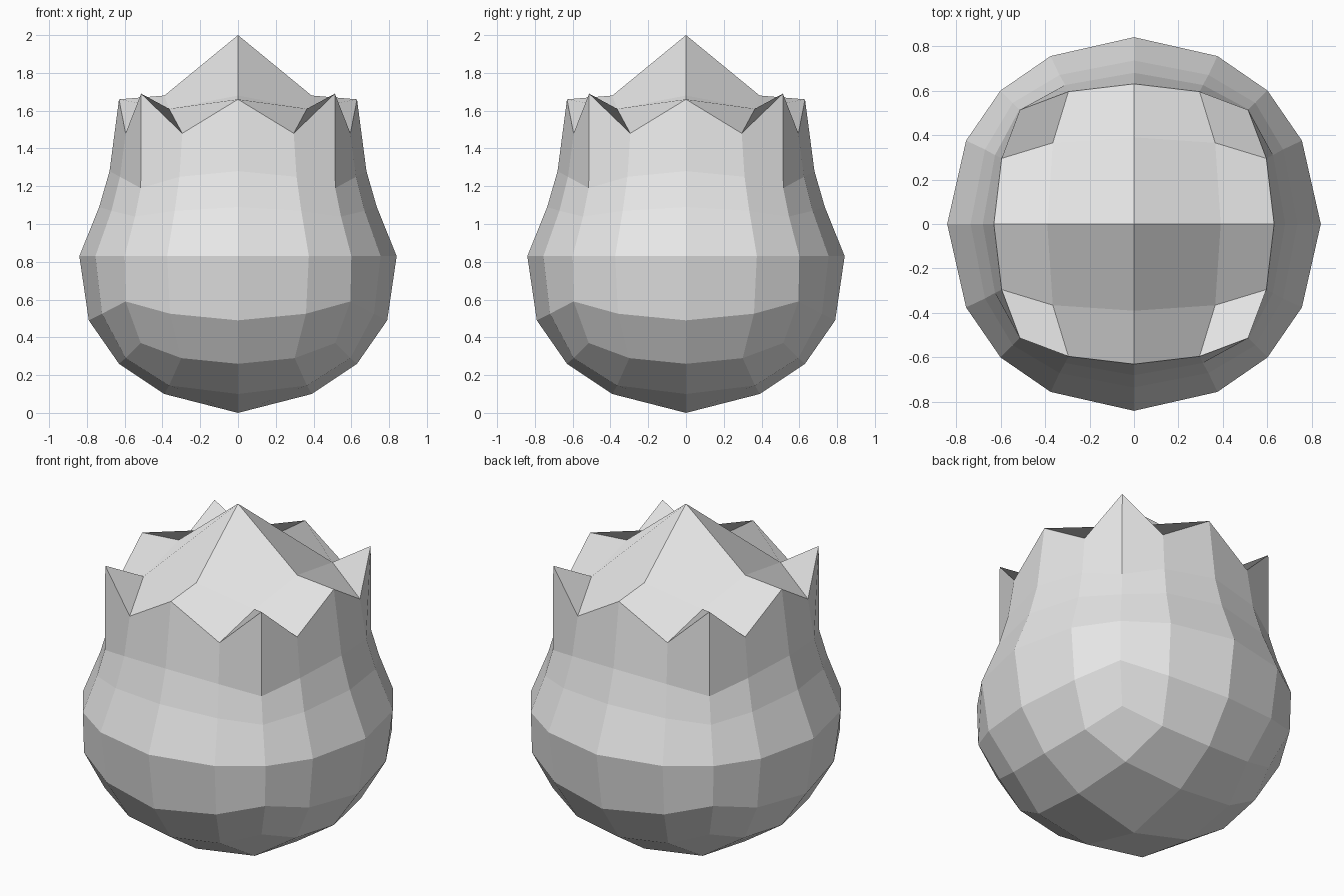
import bpy, bmesh

cube = bpy.data.objects.get("Cube")
if cube:
    bpy.data.objects.remove(cube, do_unlink=True)

# Each ring: (mid radius, mid z), (side x, side y, z), (corner xy, z)
RINGS = [
    ((0.63, 0.26), (0.30, 0.595, 0.29), (0.515, 0.37)),
    ((0.79, 0.49), (0.36, 0.72, 0.525), (0.595, 0.59)),
    ((0.84, 0.83), (0.375, 0.755, 0.83), (0.60, 0.83)),
    ((0.735, 1.09), (0.335, 0.67, 1.07), (0.545, 1.04)),
    ((0.68, 1.28), (0.31, 0.625, 1.25), (0.515, 1.19)),
    ((0.63, 1.66), (0.295, 0.595, 1.48), (0.513, 1.69)),
]


def quarter_turns(bm, points):
    """Repeat a quarter of a ring four times around z."""
    ring = []
    for _ in range(4):
        ring += [bm.verts.new(p) for p in points]
        points = [(-y, x, z) for x, y, z in points]
    return ring


def add_ring(bm, mid, side, corner):
    (r, zm), (a, b, zs), (c, zc) = mid, side, corner
    return quarter_turns(bm, [(r, 0, zm), (b, a, zs), (c, c, zc), (a, b, zs)])


def add_cap(bm, outer, centre_z, mid, diagonal):
    """Fill a 16-point ring with a four-by-four grid of quads."""
    centre = bm.verts.new((0, 0, centre_z))
    inner = quarter_turns(bm, [(mid[0], 0, mid[1]),
                               (diagonal[0], diagonal[0], diagonal[1])])
    for q in range(4):
        o = [outer[(4 * q + k) % 16] for k in range(5)]
        i = [inner[(2 * q + k) % 8] for k in range(3)]
        bm.faces.new((centre, i[0], i[1], i[2]))
        bm.faces.new((o[0], o[1], i[1], i[0]))
        bm.faces.new((o[2], o[3], i[1], o[1]))
        bm.faces.new((o[4], i[2], i[1], o[3]))


# Rounded body with a pointed rim
bm = bmesh.new()
rings = [add_ring(bm, *row) for row in RINGS]
for low, high in zip(rings, rings[1:]):
    for k in range(16):
        n = (k + 1) % 16
        bm.faces.new((low[k], low[n], high[n], high[k]))

# Rounded base and peaked top
add_cap(bm, rings[0], 0.0, (0.39, 0.10), (0.365, 0.145))
add_cap(bm, rings[-1], 2.0, (0.39, 1.68), (0.365, 1.61))
bmesh.ops.recalc_face_normals(bm, faces=bm.faces)

mesh = bpy.data.meshes.new("bud_body")
bm.to_mesh(mesh)
bm.free()
body = bpy.data.objects.new("bud_body", mesh)
bpy.context.collection.objects.link(body)

# Single flat colour
grey = bpy.data.materials.new("light_grey")
grey.use_nodes = True
colour = (0.8, 0.8, 0.8, 1.0)
grey.diffuse_color = colour
grey.node_tree.nodes["Principled BSDF"].inputs["Base Color"].default_value = colour
mesh.materials.append(grey)
